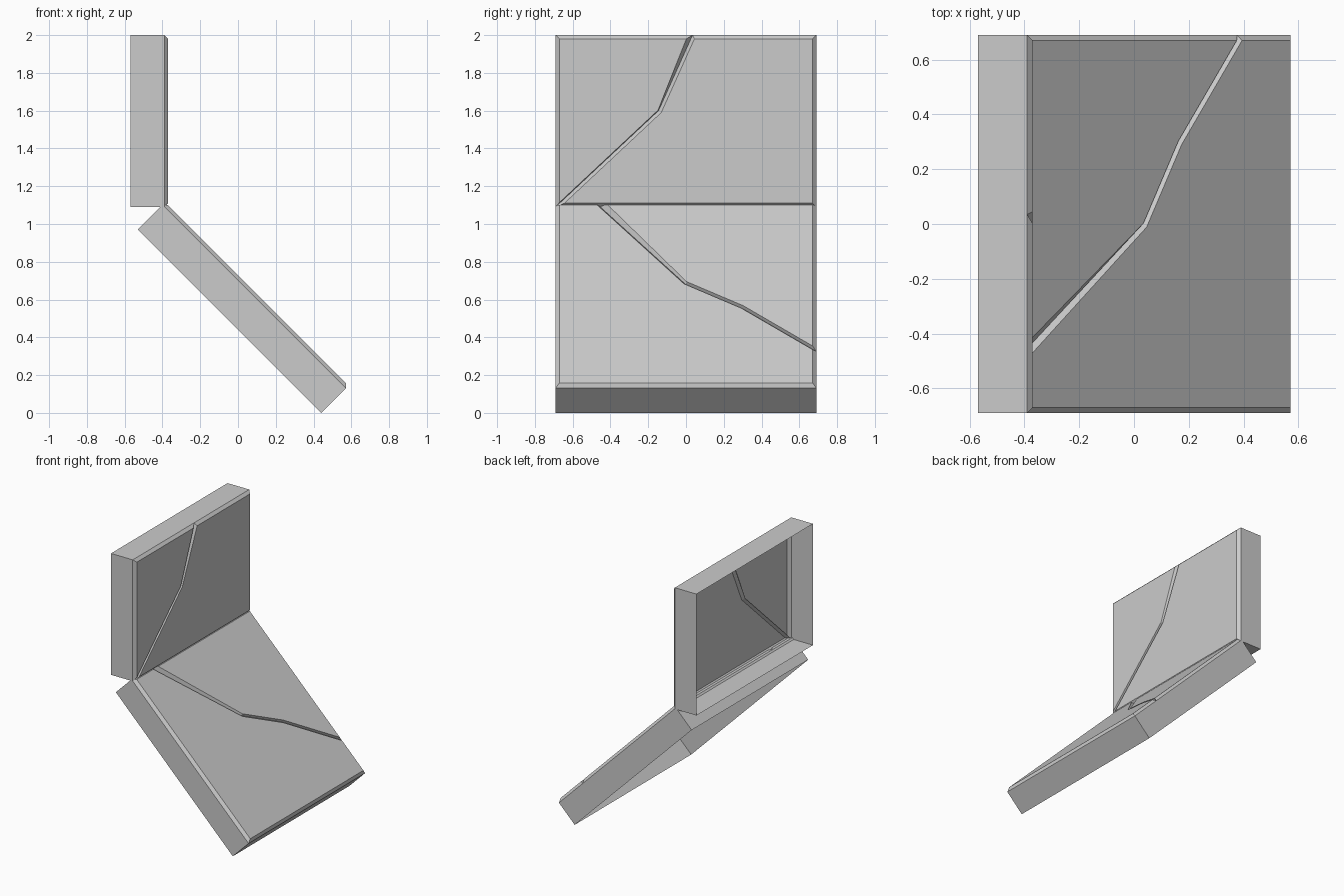
import bpy
from mathutils import Vector, Matrix

if "Cube" in bpy.data.objects:
    bpy.data.objects.remove(bpy.data.objects["Cube"])

BEVEL = 0.02
HALF = 0.69


def inset(outline, amounts):
    """Move each edge of a counter-clockwise outline inwards by its own amount."""
    n = len(outline)
    normals = []
    for i in range(n):
        e = (outline[(i + 1) % n] - outline[i]).normalized()
        normals.append(Vector((-e.y, e.x)))
    return [outline[i] + Matrix((normals[i - 1], normals[i])).inverted()
            @ Vector((amounts[i - 1], amounts[i])) for i in range(n)]


def shard(name, points, cracks, crack_inset, frame, depth, nudge=None):
    """Open-backed slab piece: bevelled front, side walls only on the outer border."""
    origin, up, normal = frame
    outline = [Vector(p) for p in points]
    n = len(outline)
    front = inset(outline, [crack_inset if i in cracks else BEVEL for i in range(n)])
    if nudge:
        front[nudge[0]].x += nudge[1]

    def place(p, d):
        return origin + Vector((0, p.x, 0)) + up * p.y - normal * d

    verts = [place(p, 0) for p in front]
    verts += [place(p, BEVEL) for p in outline]
    verts += [place(p, depth) for p in outline]
    faces = [tuple(range(n))]
    for i in range(n):
        j = (i + 1) % n
        faces.append((n + i, n + j, j, i))
        if i not in cracks:
            faces.append((2 * n + i, 2 * n + j, n + j, n + i))
    mesh = bpy.data.meshes.new(name)
    mesh.from_pydata(verts, [], faces)
    mesh.validate()
    obj = bpy.data.objects.new(name, mesh)
    bpy.context.collection.objects.link(obj)


# Upright slab, split by a crack from its lower corner to the top edge
H = 0.91
upright = (Vector((-0.37, 0, 1.09)), Vector((0, 0, 1)), Vector((1, 0, 0)))
crack = [(0.035, H), (-0.145, 0.51)]
shard("upright_slab_left", [(-HALF, 0), crack[1], crack[0], (-HALF, H)],
      {0, 1}, 0.004, upright, 0.2, nudge=(2, -0.02))
shard("upright_slab_right", [(-HALF, 0), (HALF, 0), (HALF, H)] + crack,
      {3, 4}, 0.017, upright, 0.2)

# Sloping slab at 45 degrees, split from its top edge to its far side
L, D = 1.372, 0.205
r = 0.5 ** 0.5
normal = Vector((r, 0, r))
slope = (Vector((0.44, 0, 0)) + normal * D, Vector((-r, 0, r)), normal)
crack = [(HALF, 0.275), (0.3, 0.595), (0, 0.775), (-0.465, L)]
shard("sloping_slab_lower", [(-HALF, 0), (HALF, 0)] + crack + [(-HALF, L)],
      {2, 3, 4}, 0.017, slope, D)
shard("sloping_slab_upper", [crack[0], (HALF, L)] + crack[:0:-1],
      {2, 3, 4}, 0.004, slope, D, nudge=(2, 0.03))
